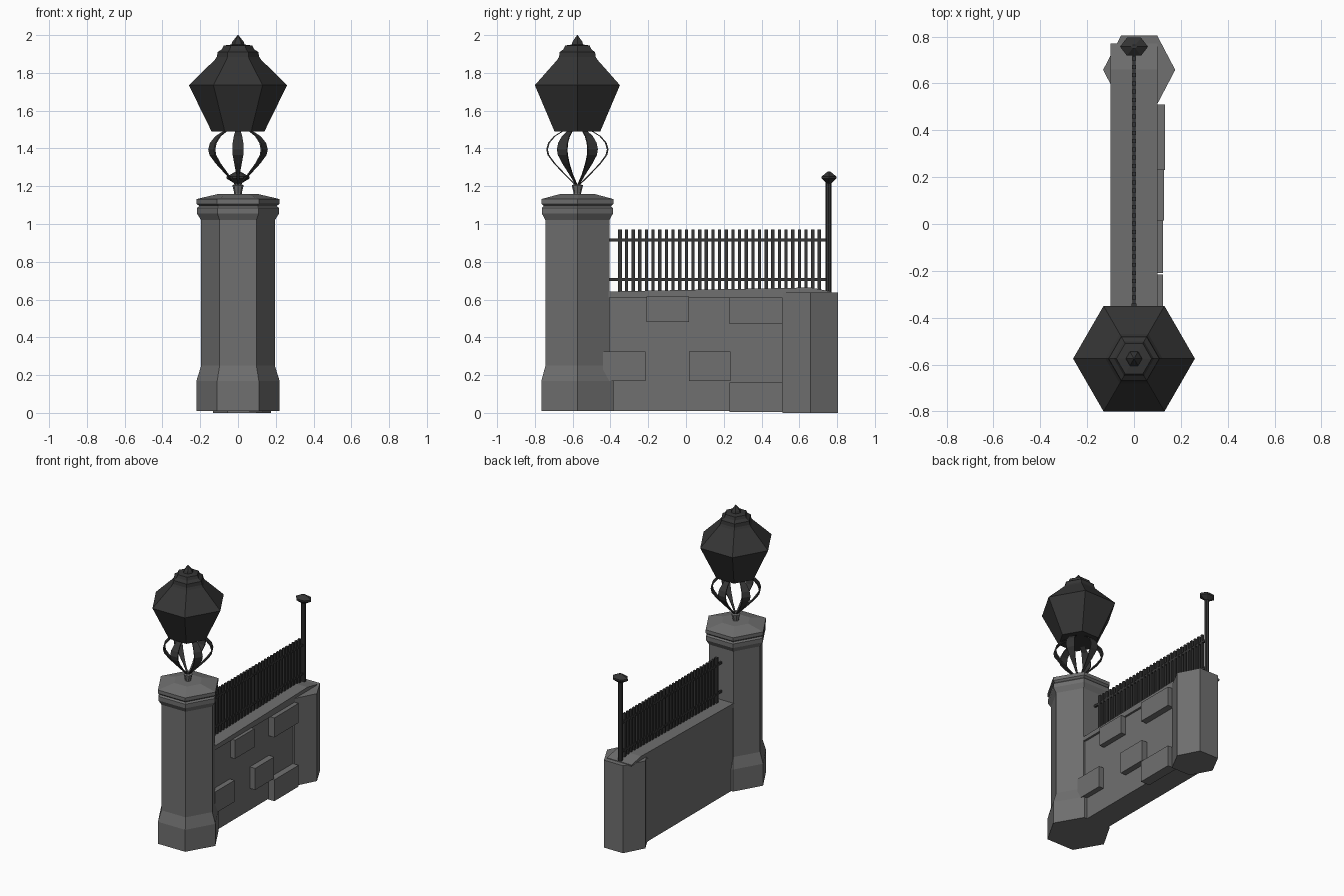
import bpy, math
from mathutils import Vector

if "Cube" in bpy.data.objects:
    bpy.data.objects.remove(bpy.data.objects["Cube"])


def material(name, v):
    m = bpy.data.materials.new(name)
    m.diffuse_color = (v, v, v, 1)
    m.use_nodes = True
    m.node_tree.nodes["Principled BSDF"].inputs["Base Color"].default_value = m.diffuse_color
    return m


STONE = material("stone", 0.16)
IRON = material("iron", 0.035)


def make(name, verts, faces, mat):
    me = bpy.data.meshes.new(name)
    me.from_pydata(verts, [], faces)
    me.update()
    me.materials.append(mat)
    ob = bpy.data.objects.new(name, me)
    bpy.context.collection.objects.link(ob)
    return ob


def lathe(name, profile, centre, mat, n=6, sy=1.0):
    """Capped faceted column from (radius, z) pairs, corners along x."""
    verts, faces = [], []
    for r, z in profile:
        for i in range(n):
            a = 2 * math.pi * i / n
            verts.append((centre[0] + r * math.cos(a), centre[1] + sy * r * math.sin(a), z))
    for k in range(len(profile) - 1):
        for i in range(n):
            j = (i + 1) % n
            faces.append((k * n + i, k * n + j, k * n + n + j, k * n + n + i))
    faces.append(tuple(reversed(range(n))))
    faces.append(tuple(range(len(verts) - n, len(verts))))
    return make(name, verts, faces, mat)


def extrude_x(name, outline, x0, x1, mat):
    """Counter-clockwise (y, z) outline extruded from x0 to x1."""
    n = len(outline)
    verts = [(x, y, z) for x in (x0, x1) for y, z in outline]
    faces = [tuple(reversed(range(n))), tuple(range(n, 2 * n))]
    faces += [(i, (i + 1) % n, n + (i + 1) % n, n + i) for i in range(n)]
    return make(name, verts, faces, mat)


def box(name, x0, x1, y0, y1, z0, z1, mat):
    return extrude_x(name, [(y0, z0), (y1, z0), (y1, z1), (y0, z1)], x0, x1, mat)


P = (0, -0.575)

# Tall hexagonal pillar with plinth and moulded cap
lathe("gate_pillar", [(0.22, 0.01), (0.22, 0.17), (0.195, 0.25), (0.195, 1.02),
                      (0.217, 1.055), (0.217, 1.085), (0.205, 1.095), (0.22, 1.107),
                      (0.22, 1.132), (0.10, 1.16)], P, STONE)

# Lantern stem, head and finial
lathe("lantern_stem", [(0.02, 1.15), (0.02, 1.165), (0.03, 1.205), (0.012, 1.212)], P, STONE, 8)
lathe("lantern_head", [(0.14, 1.49), (0.26, 1.735), (0.122, 1.87), (0.112, 1.885),
                       (0.108, 1.91), (0.085, 1.925), (0.075, 1.945), (0.035, 1.95),
                       (0.03, 1.965), (0.002, 2.0)], P, IRON)

# Six bowed leaf-shaped straps carrying the lantern: (radius, z, half width)
RIB = [(0.012, 1.205, 0.004), (0.07, 1.262, 0.009), (0.125, 1.32, 0.02),
       (0.158, 1.365, 0.028), (0.165, 1.395, 0.03), (0.155, 1.43, 0.028),
       (0.125, 1.465, 0.022), (0.08, 1.493, 0.014)]
for k in range(6):
    a = math.radians(30 + 60 * k)
    out = Vector((math.cos(a), math.sin(a), 0))
    side = Vector((-math.sin(a), math.cos(a), 0))
    verts, faces = [], []
    for r, z, w in RIB:
        for dr, s in ((0, -1), (0, 1), (-0.009, 1), (-0.009, -1)):
            verts.append(Vector((P[0], P[1], z)) + out * (r + dr) + side * (w * s))
    for i in range(len(RIB) - 1):
        for j in range(4):
            b, c = i * 4 + j, i * 4 + (j + 1) % 4
            faces.append((b, c, c + 4, b + 4))
    faces += [(3, 2, 1, 0), tuple(range(len(verts) - 4, len(verts)))]
    make(f"lantern_strap_{k + 1}", verts, faces, IRON)

# Low wall, ridged coping and hexagonal end pier
box("wall", -0.095, 0.085, -0.45, 0.62, 0.01, 0.615, STONE)
extrude_x("wall_coping", [(-0.45, 0.612), (0.52, 0.612), (0.66, 0.632), (0.77, 0.632),
                          (0.77, 0.642), (0.66, 0.664), (-0.45, 0.642)], -0.10, 0.10, STONE)
lathe("end_pier", [(0.154, 0.0), (0.154, 0.638)], (0.022, 0.658), STONE, 6, 1.1)

# Raised stone blocks on the right face: y0, y1, z0, z1, face x
for i, (y0, y1, z0, z1, x) in enumerate([
        (-0.44, -0.215, 0.168, 0.325, 0.123), (-0.21, 0.015, 0.48, 0.615, 0.124),
        (0.015, 0.235, 0.168, 0.325, 0.128), (0.23, 0.51, 0.47, 0.612, 0.132),
        (0.23, 0.51, 0.005, 0.16, 0.132)]):
    box(f"wall_block_{i + 1}", 0.06, x, y0, y1, z0, z1, STONE)

# Railing: two rails, evenly spaced pickets, thicker first picket
for nm, z in (("lower", 0.705), ("upper", 0.915)):
    box(f"{nm}_rail", -0.006, 0.006, -0.415, 0.75, z - 0.008, z + 0.008, IRON)
N = 31
for i in range(N):
    y = -0.35 + i * 0.0352
    h = 0.011 if i == 0 else 0.0085
    box(f"picket_{i + 1}", -h, h, y - h, y + h, 0.64, 0.972, IRON)

# End post with faceted cap
lathe("end_post", [(0.016, 0.64), (0.016, 1.225)], (0, 0.755), IRON, 8)
lathe("end_post_cap", [(0.018, 1.215), (0.06, 1.24), (0.06, 1.252), (0.012, 1.277)],
      (0, 0.757), IRON, 6, 0.74)
